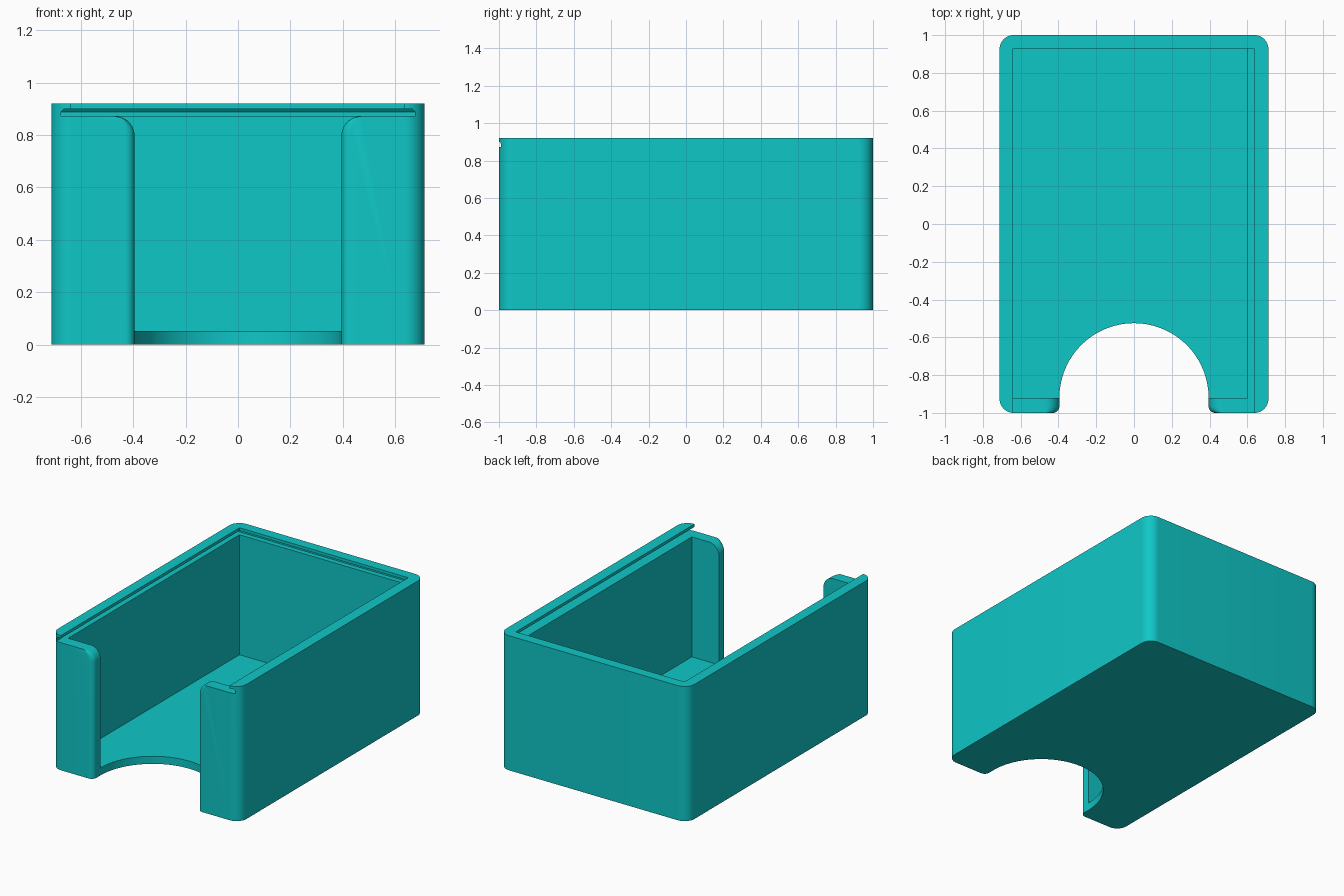
import bpy, bmesh, math

if "Cube" in bpy.data.objects:
    bpy.data.objects.remove(bpy.data.objects["Cube"])

HX, HY, HZ = 0.712, 1.0, 0.92      # outer half width, half length, height
R = 0.075                          # outer corner radius
FLOOR, LEDGE, LIP = 0.052, 0.872, 0.9
OPEN = 0.395                       # half width of the front opening

teal = bpy.data.materials.new("teal")
teal.diffuse_color = (0.005, 0.57, 0.57, 1)
teal.use_nodes = True
teal.node_tree.nodes["Principled BSDF"].inputs["Base Color"].default_value = teal.diffuse_color


def loft(name, rings):
    """Closed solid through rings of matching points."""
    bm = bmesh.new()
    vs = [[bm.verts.new(p) for p in ring] for ring in rings]
    n = len(rings[0])
    for a, b in zip(vs, vs[1:]):
        for i in range(n):
            j = (i + 1) % n
            bm.faces.new((a[i], a[j], b[j], b[i]))
    bm.faces.new(vs[0])
    bm.faces.new(vs[-1])
    bmesh.ops.recalc_face_normals(bm, faces=bm.faces)
    mesh = bpy.data.meshes.new(name)
    bm.to_mesh(mesh)
    bm.free()
    ob = bpy.data.objects.new(name, mesh)
    bpy.context.collection.objects.link(ob)
    mesh.materials.append(teal)
    return ob


def block(name, x0, x1, y0, y1, z0, z1):
    return loft(name, [[(x0, y0, z), (x1, y0, z), (x1, y1, z), (x0, y1, z)]
                       for z in (z0, z1)])


def arc(cx, cy, r, start, end, steps):
    return [(cx + r * math.cos(math.radians(start + (end - start) * i / steps)),
             cy + r * math.sin(math.radians(start + (end - start) * i / steps)))
            for i in range(steps + 1)]


# Outer body with rounded vertical corners
outline = []
for sx, sy, a in ((1, 1, 0), (-1, 1, 90), (-1, -1, 180), (1, -1, 270)):
    outline += arc(sx * (HX - R), sy * (HY - R), R, a, a + 90, 12)
box = loft("box", [[(x, y, z) for x, y in outline] for z in (0, HZ)])

# Inner cavity
cavity = block("cavity_cutter", -0.64, 0.60, -0.92, 0.93, FLOOR, 0.885)

# Lid groove, chamfered along its upper edge, open at the front
groove = loft("groove_cutter", [
    [(-w, -1.2, z), (w, -1.2, z), (w, b, z), (-w, b, z)]
    for w, b, z in ((0.675, 0.965, LEDGE), (0.675, 0.965, 0.889),
                    (0.665, 0.955, LIP))])

# Opening above the groove
top = block("top_cutter", -0.64, 0.636, -1.3, 0.93, 0.89, 1.1)

# Thumb cutout through the floor
thumb = loft("thumb_cutter", [[(x, y, z) for x, y in arc(0, -0.92, OPEN, 0, 355, 71)]
                              for z in (-0.1, 0.1)])

# Front opening with rounded post edges
EDGE, TOP = 0.035, 0.075


def front_section(y, flare):
    half = [(OPEN + flare, -0.2)]
    for i in range(11):
        t = math.radians(9 * i)
        half.append((OPEN + TOP - (TOP - flare) * math.cos(t),
                     LEDGE - TOP + TOP * math.sin(t)))
    half.append((OPEN + TOP, 0.883))
    return [(x, y, z) for x, z in half] + [(-x, y, z) for x, z in reversed(half)]


sections = [front_section(-1.1, EDGE)]
for i in range(9):
    t = math.radians(90 * i / 8)
    sections.append(front_section(-1 + EDGE * (1 - math.cos(t)),
                                  EDGE * (1 - math.sin(t))))
sections.append(front_section(-0.915, 0))
front = loft("front_cutter", sections)

# Carve the body
bpy.context.view_layer.objects.active = box
box.select_set(True)
for cutter in (cavity, groove, top, thumb, front):
    mod = box.modifiers.new(cutter.name, 'BOOLEAN')
    mod.operation = 'DIFFERENCE'
    mod.solver = 'EXACT'
    mod.object = cutter
    bpy.ops.object.modifier_apply(modifier=mod.name)
    bpy.data.objects.remove(cutter, do_unlink=True)

bpy.ops.object.shade_smooth_by_angle(angle=math.radians(30))
